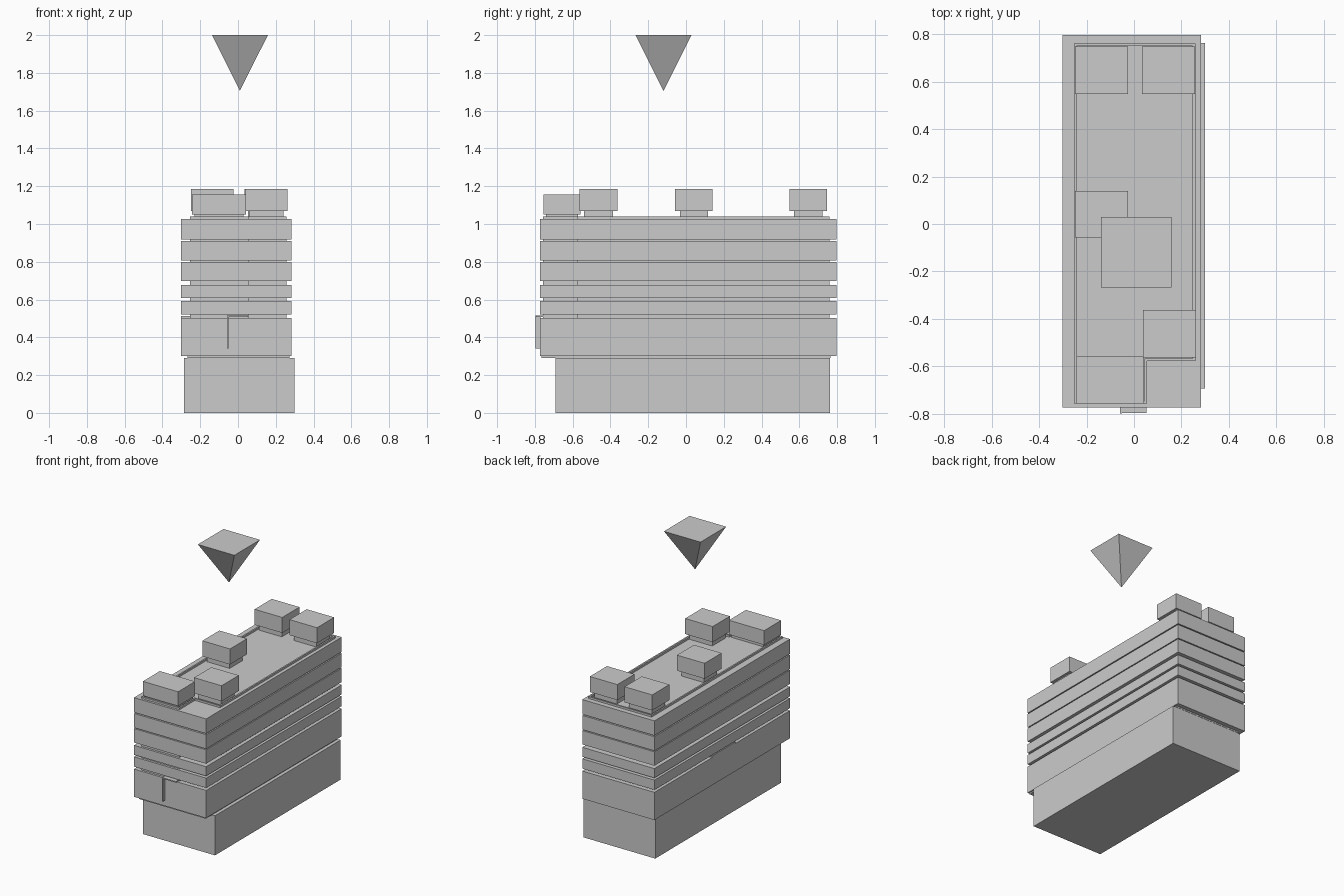
import bpy, bmesh

if "Cube" in bpy.data.objects:
    bpy.data.objects.remove(bpy.data.objects["Cube"])


def extrude(name, pts, z0, z1):
    """Solid prism from a plan outline."""
    bm = bmesh.new()
    face = bm.faces.new([bm.verts.new((x, y, z0)) for x, y in pts])
    top = bmesh.ops.extrude_face_region(bm, geom=[face])["geom"]
    bmesh.ops.translate(bm, vec=(0, 0, z1 - z0),
                        verts=[g for g in top if isinstance(g, bmesh.types.BMVert)])
    return finish(name, bm)


def finish(name, bm):
    bmesh.ops.recalc_face_normals(bm, faces=bm.faces[:])
    me = bpy.data.meshes.new(name)
    bm.to_mesh(me)
    bm.free()
    ob = bpy.data.objects.new(name, me)
    bpy.context.collection.objects.link(ob)
    return ob


def box(name, x0, x1, y0, y1, z0, z1):
    return extrude(name, [(x0, y0), (x1, y0), (x1, y1), (x0, y1)], z0, z1)


def l_plan(d):
    """Notched outline of the core, inset by d."""
    return [(-0.253 + d, -0.757 + d), (0.055 - d, -0.757 + d), (0.055 - d, -0.577 + d),
            (0.258 - d, -0.577 + d), (0.258 - d, 0.76 - d), (-0.253 + d, 0.76 - d)]


# ground floor block and the thin joint above it
box("ground_floor", -0.285, 0.298, -0.692, 0.763, 0, 0.29)
box("floor_joint", -0.267, 0.273, -0.765, 0.765, 0.29, 0.30)

# overhanging storeys separated by shadow gaps
storeys = [(0.30, 0.503), (0.521, 0.593), (0.608, 0.677),
           (0.698, 0.80), (0.807, 0.911), (0.919, 1.027)]
for i, (z0, z1) in enumerate(storeys):
    box(f"storey_{i + 1}", -0.302, 0.283, -0.773, 0.797, z0, z1)

# recessed core seen in the gaps
for i, (a, b) in enumerate(zip(storeys, storeys[1:])):
    extrude(f"core_{i + 1}", l_plan(0), a[1], b[0])

# roof rim: thin raised wall along the core outline
bm = bmesh.new()
outer, inner = l_plan(0), l_plan(0.011)
rings = [[bm.verts.new((x, y, z)) for x, y in p]
         for p, z in ((outer, 1.025), (outer, 1.041), (inner, 1.041), (inner, 1.025))]
for k in range(4):
    r, s = rings[k], rings[(k + 1) % 4]
    for j in range(6):
        bm.faces.new((r[j], r[(j + 1) % 6], s[(j + 1) % 6], s[j]))
finish("roof_rim", bm)

# roof units on smaller plinths
for i, (x0, x1, y0, y1) in enumerate([(-0.249, -0.025, 0.548, 0.747),
                                      (0.034, 0.257, 0.548, 0.747),
                                      (-0.249, -0.025, -0.057, 0.14),
                                      (0.038, 0.261, -0.563, -0.363)]):
    box(f"roof_unit_{i + 1}", x0, x1, y0, y1, 1.07, 1.184)
    box(f"roof_plinth_{i + 1}", x0 + 0.02, x1 - 0.02, y0 + 0.024, y1 - 0.024, 1.025, 1.07)
box("front_roof_unit", -0.243, 0.043, -0.755, -0.558, 1.05, 1.155)
box("front_roof_plinth", -0.23, 0.03, -0.742, -0.572, 1.025, 1.05)

# entrance fin with canopy, and side ledge
box("front_fin", -0.058, -0.05, -0.798, -0.77, 0.342, 0.515)
box("front_canopy", -0.058, 0.053, -0.795, -0.75, 0.507, 0.515)
box("side_ledge", -0.302, -0.25, -0.14, 0.13, 0.503, 0.514)

# floating inverted pyramid marker
bm = bmesh.new()
tip = bm.verts.new((0.01, -0.119, 1.705))
sq = [bm.verts.new((0.01 + sx * 0.148, -0.119 + sy * 0.148, 2.0))
      for sx, sy in ((-1, -1), (1, -1), (1, 1), (-1, 1))]
bm.faces.new(sq)
for j in range(4):
    bm.faces.new((sq[j], tip, sq[(j + 1) % 4]))
finish("marker_pyramid", bm)
